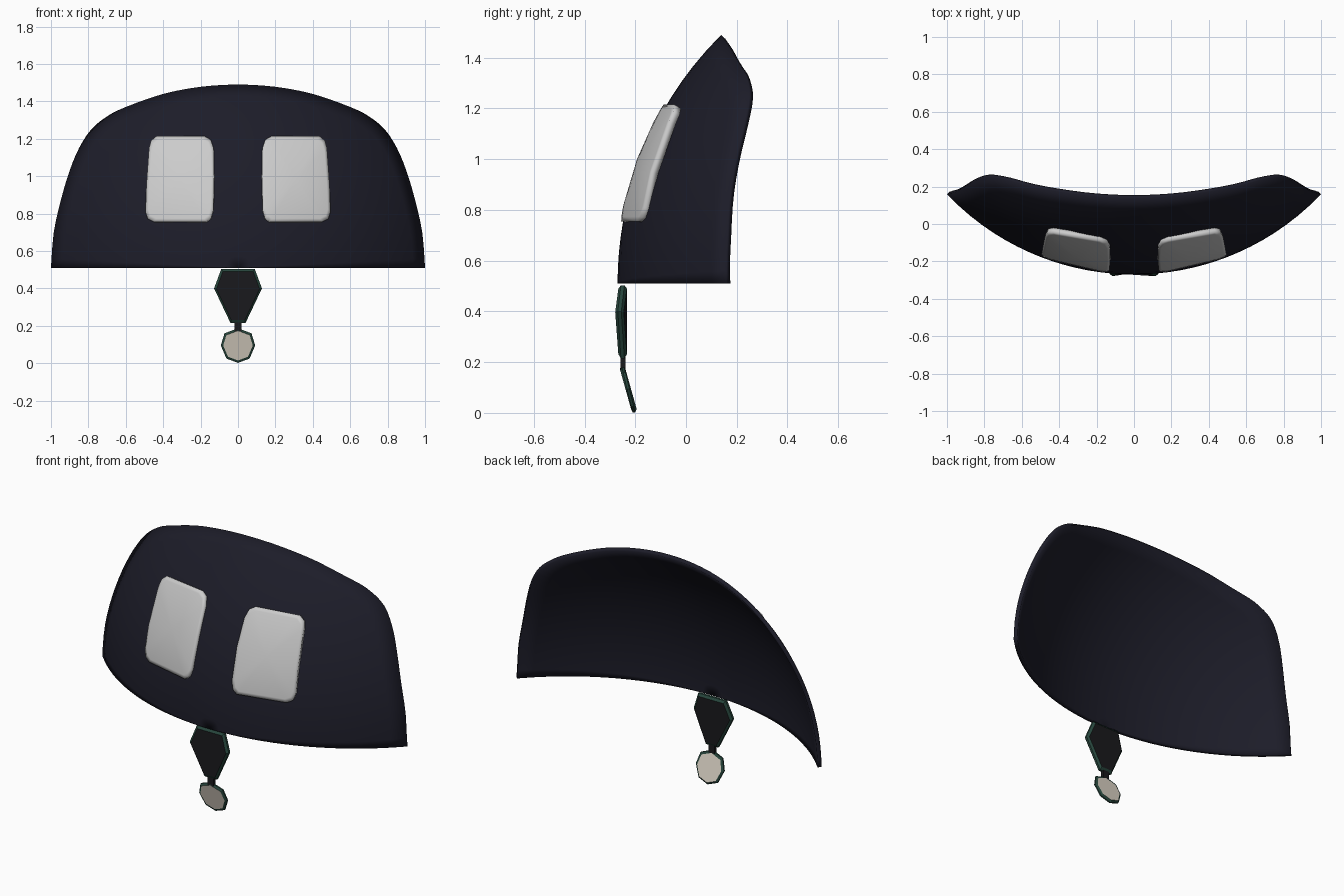
import bpy, bmesh, math

if "Cube" in bpy.data.objects:
    bpy.data.objects.remove(bpy.data.objects["Cube"])

def material(name, rgb):
    m = bpy.data.materials.new(name)
    m.diffuse_color = (*rgb, 1)
    m.use_nodes = True
    m.node_tree.nodes["Principled BSDF"].inputs["Base Color"].default_value = m.diffuse_color
    return m

NAVY = material("navy", (0.012, 0.012, 0.022))
BLACK = material("black", (0.010, 0.010, 0.012))
GREEN = material("dark_green", (0.02, 0.06, 0.045))
BEIGE = material("beige", (0.72, 0.66, 0.57))

def add_object(name, bm, mats=(), smooth=None):
    me = bpy.data.meshes.new(name)
    bm.to_mesh(me)
    bm.free()
    ob = bpy.data.objects.new(name, me)
    bpy.context.collection.objects.link(ob)
    for m in mats:
        me.materials.append(m)
    if smooth:
        bpy.ops.object.select_all(action='DESELECT')
        bpy.context.view_layer.objects.active = ob
        ob.select_set(True)
        bpy.ops.object.shade_smooth_by_angle(angle=math.radians(smooth))
    return ob

def sphere_y(x, z):
    return 1.11 - math.sqrt(1.904 - x * x - (z - 0.51) ** 2)

def curved_sheet(name, outline, centre, surface, thickness, closed, mats=(), rings=12):
    """Concentric rings of an outline laid on a surface, then thickened inward."""
    bm = bmesh.new()
    cx, cz = centre
    def vert(x, z):
        return bm.verts.new((x, surface(x, z), z))
    mid = vert(cx, cz)
    grid = [[vert(cx + (x - cx) * r / rings, cz + (z - cz) * r / rings) for x, z in outline]
            for r in range(1, rings + 1)]
    n = len(outline)
    for i in range(n if closed else n - 1):
        j = (i + 1) % n
        bm.faces.new((mid, grid[0][i], grid[0][j]))
        for a, b in zip(grid, grid[1:]):
            bm.faces.new((a[i], b[i], b[j], a[j]))
    ob = add_object(name, bm, mats, 35)
    mod = ob.modifiers.new("thickness", 'SOLIDIFY')
    mod.thickness = thickness
    mod.offset = -1
    return ob

def catmull(pts, steps=3):
    out = []
    for k in range(len(pts) - 1):
        p = [pts[max(k - 1, 0)], pts[k], pts[k + 1], pts[min(k + 2, len(pts) - 1)]]
        for s in range(steps):
            t = s / steps
            out.append(tuple(0.5 * (2 * b + (c - a) * t + (2 * a - 5 * b + 4 * c - d) * t * t
                                    + (3 * b - a - 3 * c + d) * t ** 3) for a, b, c, d in zip(*p)))
    return out + [pts[-1]]

# Main dome-shaped shell
half = [(1, .51), (.985, .70), (.945, .88), (.90, 1.03), (.85, 1.15), (.785, 1.25),
        (.70, 1.32), (.60, 1.37), (.40, 1.44), (.20, 1.478), (0, 1.49)]
shell_outline = catmull(half + [(-x, z) for x, z in half[-2::-1]])
curved_sheet("shell", shell_outline, (0, 0.51), sphere_y, 0.022, False, [NAVY], 16)

# Pair of raised light panels
def panel_y(x, z):
    return sphere_y(x, z) - 0.018 - 0.035 * (z - .75) / .46 * (abs(x) - .1) / .35

panel = [(.17, .755), (.45, .755), (.483, .772), (.495, .81), (.49, .95), (.476, 1.15), (.465, 1.19),
         (.435, 1.215), (.18, 1.215), (.145, 1.195), (.13, 1.15), (.127, 1.0), (.132, .82), (.145, .775)]
for side, label in ((1, "right"), (-1, "left")):
    pts = [(side * x, z) for x, z in panel][::side]
    curved_sheet(label + "_panel", pts, (side * .31, .985), panel_y, 0.03, True)

# Pendant plates: bevelled rim with an inset face on both sides
def plate(name, half_pts, depth, thick, face_mat, inset):
    pts = half_pts + [(-x, z) for x, z in half_pts[::-1] if x > 0]
    cz = sum(z for _, z in pts) / len(pts)
    bm = bmesh.new()
    rings = [[bm.verts.new((x * s, depth(z) + d * thick, cz + (z - cz) * s)) for x, z in pts]
             for s, d in ((inset, -.5), (1, -.2), (1, .2), (inset, .5))]
    n = len(pts)
    for a, b in zip(rings, rings[1:]):
        for i in range(n):
            bm.faces.new((a[i], a[(i + 1) % n], b[(i + 1) % n], b[i]))
    for ring in (rings[0], rings[-1]):
        bm.faces.new(ring).material_index = 1
    bmesh.ops.recalc_face_normals(bm, faces=bm.faces)
    add_object(name, bm, [GREEN, face_mat])

plate("pendant_upper", [(.04, .215), (.128, .40), (.09, .503)],
      lambda z: -.262 + (.012 * (z - .4) / .1 if z > .4 else .012 * (.4 - z) / .18), .034, BLACK, .90)
plate("pendant_lower", [(0, .002), (.062, .025), (.092, .095), (.072, .16), (0, .187)],
      lambda z: -.205 - .045 * z / .187, .022, BEIGE, .86)

# Small link between the two plates
bm = bmesh.new()
bmesh.ops.create_cube(bm, size=1)
for v in bm.verts:
    v.co = (v.co.x * .04, v.co.y * .02 - .249, v.co.z * .06 + .20)
add_object("pendant_link", bm, [BLACK])
